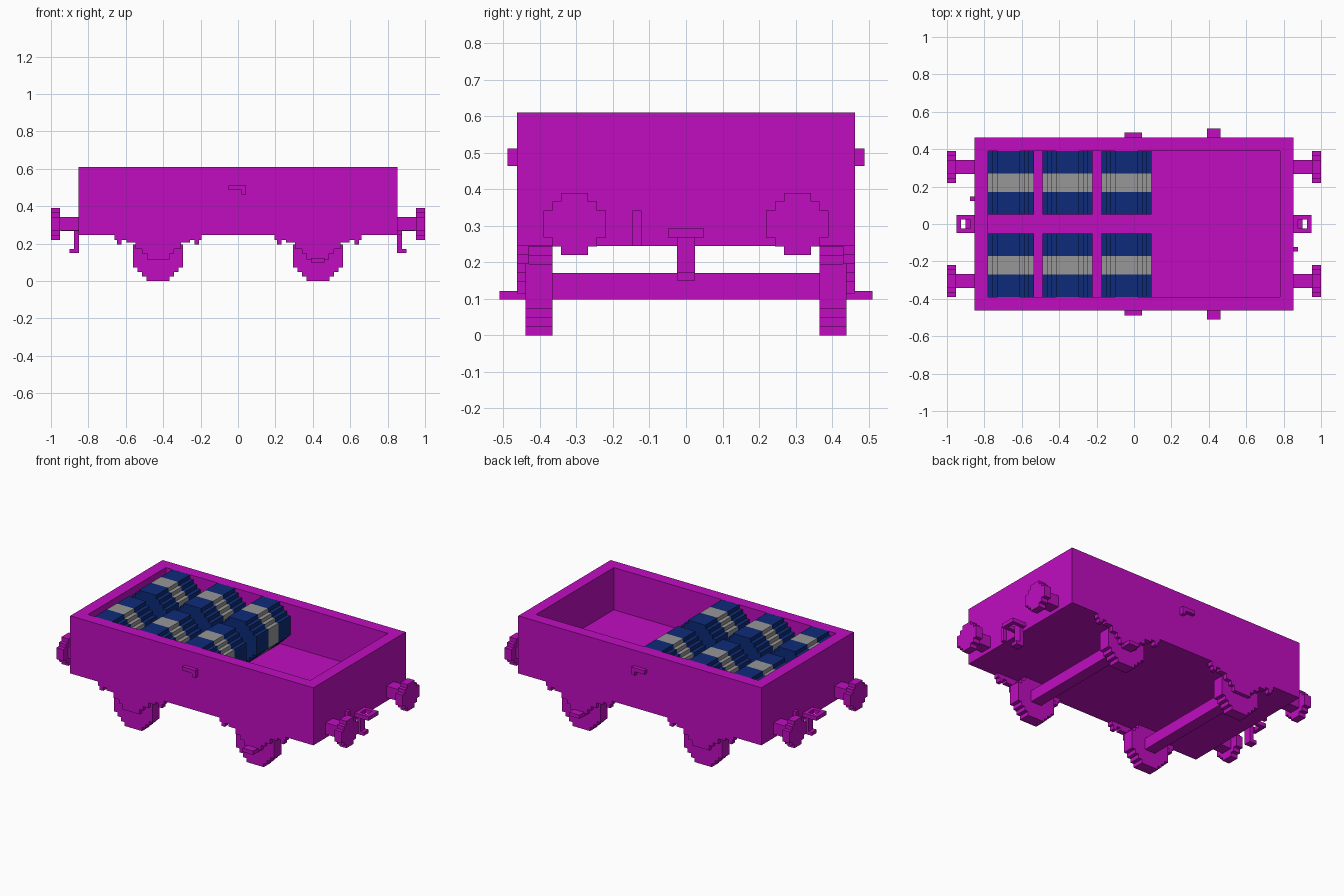
import bpy
import bmesh
import math
from mathutils import Vector

V = 0.0244  # edge of one small block

cube = bpy.data.objects.get("Cube")
if cube:
    bpy.data.objects.remove(cube, do_unlink=True)


def material(name, rgb):
    mat = bpy.data.materials.new(name)
    mat.use_nodes = True
    colour = (*rgb, 1)
    mat.diffuse_color = colour
    mat.node_tree.nodes["Principled BSDF"].inputs["Base Color"].default_value = colour
    return mat


MAGENTA = material("magenta paint", (0.53, 0.004, 0.53))
BLUE = material("dark blue", (0.004, 0.024, 0.19))
GREY = material("grey", (0.31, 0.31, 0.31))


def finish(name, bm, mats):
    bmesh.ops.recalc_face_normals(bm, faces=bm.faces)
    mesh = bpy.data.meshes.new(name)
    bm.to_mesh(mesh)
    bm.free()
    for mat in mats:
        mesh.materials.append(mat)
    obj = bpy.data.objects.new(name, mesh)
    bpy.context.collection.objects.link(obj)
    return obj


def add_box(bm, x, y, z):
    verts = bmesh.ops.create_cube(bm, size=1)["verts"]
    for v in verts:
        v.co = Vector([lo + (hi - lo) * (c + 0.5) for c, (lo, hi) in zip(v.co, (x, y, z))])


def boxes(name, parts, sx=1, sy=1):
    """Object made of boxes, optionally mirrored in x and y."""
    bm = bmesh.new()
    for x, y, z in parts:
        add_box(bm, sorted(sx * c for c in x), sorted(sy * c for c in y), z)
    return finish(name, bm, [MAGENTA])


def stepped_circle(n):
    """Outline of a circle n blocks wide, drawn with square steps."""
    right = []
    for row in range(n):
        d = row - (n - 1) / 2
        half = math.floor(math.sqrt(n * n / 4 - d * d)) + 0.5
        half = min(half, n / 2)
        for level in (row, row + 1):
            point = (half * V, (level - n / 2) * V)
            if not right or right[-1] != point:
                right.append(point)
    return right + [(-a, b) for a, b in reversed(right)]


def stepped_disc(name, n, centre, axis, cuts, mats=(MAGENTA,), slots=(0,)):
    """Stepped cylinder along x or y; each length between cuts has its own slot."""
    bm = bmesh.new()
    outline = stepped_circle(n)
    a0, z0 = centre
    rings = []
    for c in cuts:
        rings.append([bm.verts.new((c, a0 + a, z0 + b) if axis == "x" else (a0 + a, c, z0 + b))
                      for a, b in outline])
    for ring_a, ring_b, slot in zip(rings, rings[1:], slots):
        for i in range(len(outline)):
            j = (i + 1) % len(outline)
            face = bm.faces.new((ring_a[i], ring_a[j], ring_b[j], ring_b[i]))
            face.material_index = slot
    bm.faces.new(rings[0])
    bm.faces.new(rings[-1])
    return finish(name, bm, mats)


# Open wagon body with a sunken load floor
bm = bmesh.new()
add_box(bm, (-0.853, 0.853), (-0.463, 0.463), (0.245, 0.61))
top = max(bm.faces, key=lambda f: f.calc_center_median().z)
bmesh.ops.inset_region(bm, faces=[top], thickness=3 * V, use_even_offset=True)
inner = bmesh.ops.extrude_discrete_faces(bm, faces=[top])["faces"][0]
for v in inner.verts:
    v.co.z = 0.342
finish("wagon_body", bm, [MAGENTA])

# Banded barrels lying in two rows
for side, row in ((1, "left"), (-1, "right")):
    for number, x in enumerate((-0.67, -0.355, -0.04)):
        stepped_disc(f"barrel_{row}_{number + 1}", 11, (x, 0.342 + 5.5 * V - 0.0005), "y",
                     [side * c for c in (0.05, 0.172, 0.27, 0.39)],
                     (BLUE, GREY), (0, 1, 0))

# Wheels, axles and leaf springs
for sx, end in ((1, "left"), (-1, "right")):
    x = 0.427 * sx
    boxes(f"axle_{end}", [((x - 0.037, x + 0.037), (-0.37, 0.37), (0.098, 0.171))])
    for sy, side in ((1, "back"), (-1, "front")):
        stepped_disc(f"wheel_{side}_{end}", 11, (x, 5.5 * V), "y", (0.366 * sy, 0.439 * sy))
        y = (0.43, 0.463)
        spring = [((x - h, x + h), y, z) for h, z in (
            (0.232, (0.22, 0.25)), (0.17, (0.205, 0.225)), (0.122, (0.171, 0.21)),
            (0.085, (0.146, 0.18)), (0.06, (0.115, 0.15)))]
        spring += [((x + s * 0.207 - 0.012, x + s * 0.207 + 0.012), y, (0.196, 0.225))
                   for s in (1, -1)]
        boxes(f"leaf_spring_{side}_{end}", spring, 1, sy)

# Side lever ends and side handles
for sy, side in ((1, "back"), (-1, "front")):
    boxes(f"lever_end_{side}", [((0.39, 0.463), (0.43, 0.51), (0.098, 0.122))], 1, sy)
    boxes(f"side_handle_{side}", [((-0.05, 0.042), (0.46, 0.488), (0.488, 0.512)),
                                  ((0.018, 0.042), (0.46, 0.488), (0.464, 0.488))], 1, sy)

# Buffers, couplings and hoses at both ends
for sx, end in ((1, "left"), (-1, "right")):
    for sy, side in ((1, "back"), (-1, "front")):
        y = 0.305 * sy
        boxes(f"buffer_shaft_{side}_{end}",
              [((0.85, 0.96), (y - 0.037, y + 0.037), (0.269, 0.342))], sx)
        stepped_disc(f"buffer_head_{side}_{end}", 7, (y, 0.305), "x", (0.952 * sx, 1.0 * sx))
    level = (0.268, 0.293)
    boxes(f"coupling_link_{end}",
          [((0.85, 0.95), (s * 0.037 - 0.012, s * 0.037 + 0.012), level) for s in (1, -1)]
          + [((0.85, 0.876), (-0.049, 0.049), level), ((0.925, 0.95), (-0.049, 0.049), level)], sx)
    boxes(f"coupling_hook_{end}", [((0.85, 0.876), (-0.024, 0.024), (0.15, 0.27)),
                                   ((0.87, 0.9), (-0.024, 0.024), (0.15, 0.172))], sx)
    boxes(f"hose_{end}", [((0.85, 0.876), (-0.147, -0.122), (0.245, 0.342))], sx, sx)
